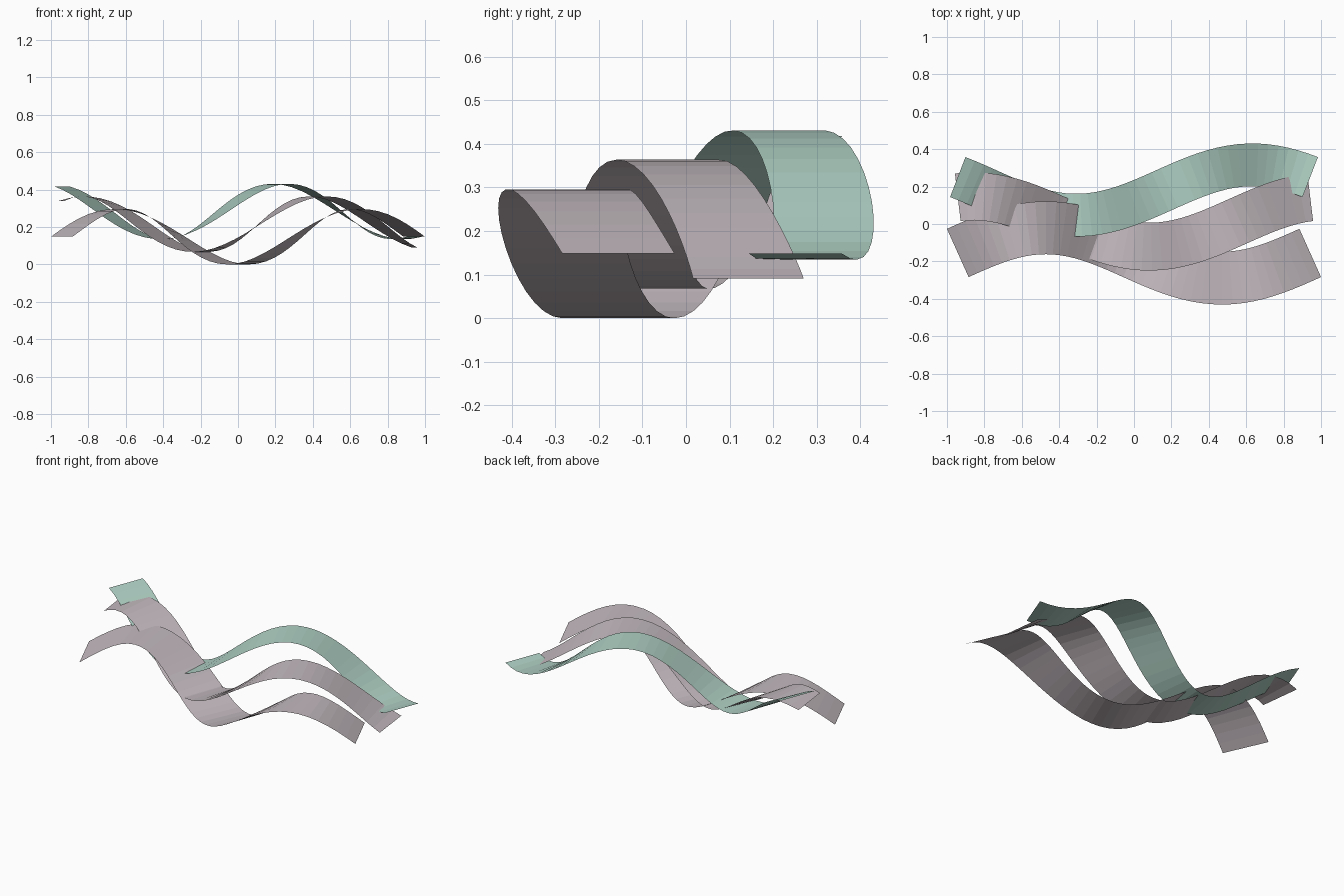
import bpy, bmesh, math

if "Cube" in bpy.data.objects:
    bpy.data.objects.remove(bpy.data.objects["Cube"])

UNIT = 0.1346      # model scale
LENGTH = 14.0      # ribbon length before scaling
STEPS = 40         # flat segments along each ribbon


def make_material(name, colour):
    mat = bpy.data.materials.new(name)
    mat.diffuse_color = (*colour, 1.0)
    mat.use_nodes = True
    mat.node_tree.nodes["Principled BSDF"].inputs["Base Color"].default_value = mat.diffuse_color
    return mat


mauve = make_material("pale_mauve", (0.55, 0.49, 0.52))
green = make_material("pale_green", (0.43, 0.63, 0.55))


def ribbon(name, index, width, mat):
    """Level strip that sways sideways and rises and falls along x."""
    y0 = -1.15 + 1.25 * index
    z0 = 1.1 + 0.5 * index
    k = 2 * math.pi / LENGTH
    bm = bmesh.new()
    last = None
    for i in range(STEPS + 1):
        t = i / STEPS
        a = 2 * math.pi * t + 1.3 * index
        x = (t - 0.5) * LENGTH
        y = y0 + math.sin(a)
        z = z0 + 1.1 * math.sin(3 * math.pi * t + 1.0 * index)
        # sideways direction, square to the path as seen from above
        slope = k * math.cos(a)
        n = math.hypot(1, slope)
        dx, dy = -slope / n * width / 2, width / 2 / n
        front = bm.verts.new(((x - dx) * UNIT, (y - dy) * UNIT, z * UNIT))
        back = bm.verts.new(((x + dx) * UNIT, (y + dy) * UNIT, z * UNIT))
        if last:
            bm.faces.new((last[0], front, back, last[1]))
        last = (front, back)
    mesh = bpy.data.meshes.new(name)
    bm.to_mesh(mesh)
    bm.free()
    mesh.materials.append(mat)
    obj = bpy.data.objects.new(name, mesh)
    bpy.context.collection.objects.link(obj)


# three ribbons, each narrower, higher and further back
ribbon("front_ribbon", 0, 2.1, mauve)
ribbon("middle_ribbon", 1, 1.9, mauve)
ribbon("back_ribbon", 2, 1.7, green)
